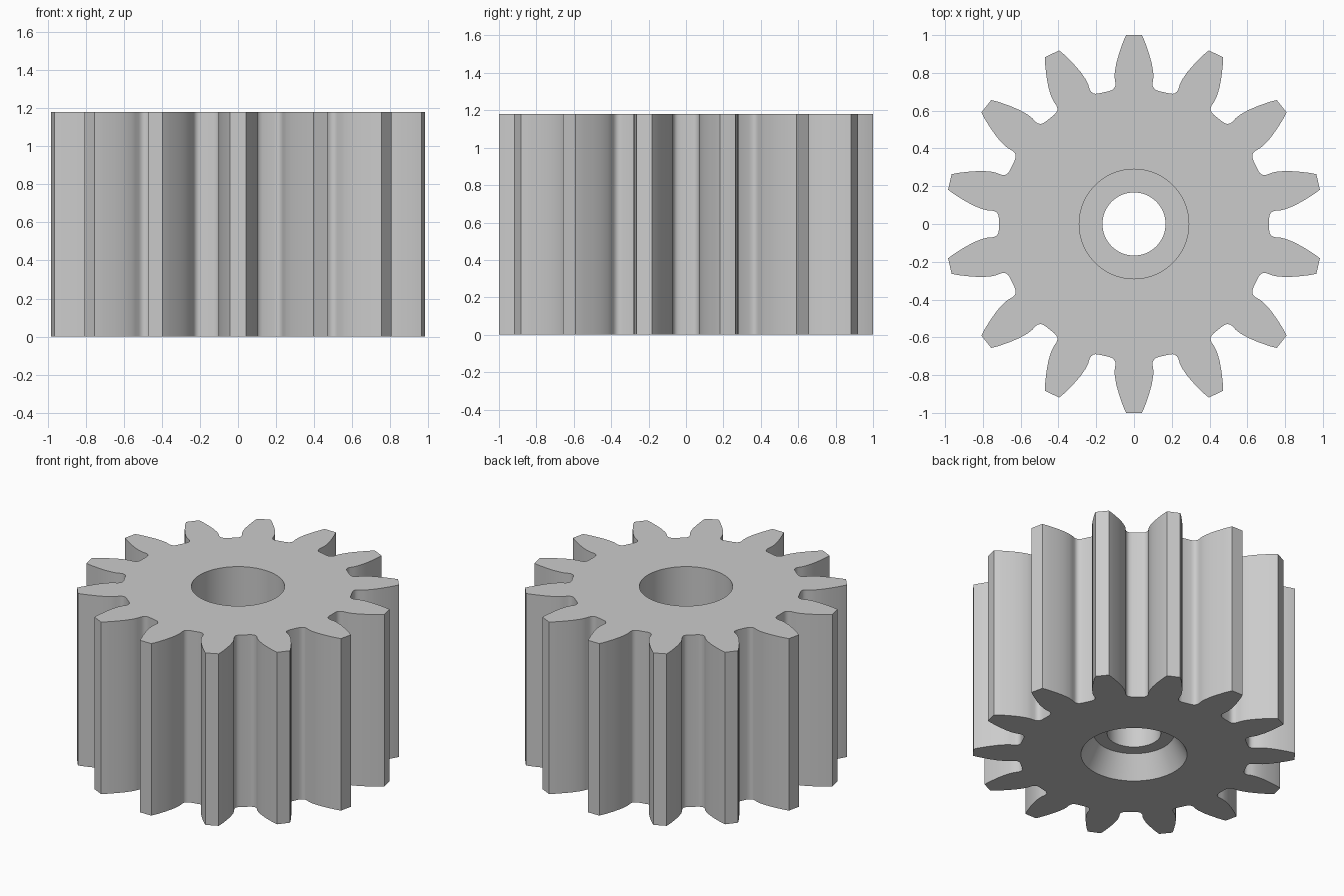
import bpy, bmesh
from math import pi, sin, cos, radians
from mathutils import Matrix, Vector

cube = bpy.data.objects.get("Cube")
if cube:
    bpy.data.objects.remove(cube, do_unlink=True)

TEETH = 14
HEIGHT = 1.18
SEGMENTS = 64

# Half of one tooth, from the tip corner to the root: (half width, radius along the tooth)
FLANK = [(.042, 1), (.053, .976), (.063, .95), (.080, .9), (.094, .85), (.102, .8),
         (.102, .77), (.098, .745), (.099, .731), (.104, .719), (.114, .710), (.13, .704)]

# Bore from bottom to top: countersink, ledge, through hole, counterbore: (radius, height)
BORE = [(.33, 0), (.25, .15), (.167, .15), (.167, .6), (.29, .6), (.29, HEIGHT)]


def make_material(name, color):
    mat = bpy.data.materials.new(name)
    mat.use_nodes = True
    mat.diffuse_color = color
    mat.node_tree.nodes["Principled BSDF"].inputs["Base Color"].default_value = color
    return mat


def ring(bm, points):
    """Closed loop of verts and its edges."""
    verts = [bm.verts.new(p) for p in points]
    edges = [bm.edges.new((a, b)) for a, b in zip(verts, verts[1:] + verts[:1])]
    return verts, edges


def bridge(bm, low, high):
    """Quad band between two loops of equal length."""
    n = len(low)
    for i in range(n):
        j = (i + 1) % n
        bm.faces.new((low[i], low[j], high[j], high[i]))


# Gear outline
tooth = [(w, r) for w, r in reversed(FLANK)] + [(-w, r) for w, r in FLANK]
outline = []
for k in range(TEETH):
    turn = Matrix.Rotation(2 * pi * k / TEETH, 3, 'Z')
    outline += [turn @ Vector((x, y, 0)) for x, y in tooth]

# Toothed outer wall
bm = bmesh.new()
bottom, bottom_edges = ring(bm, outline)
top, top_edges = ring(bm, [p + Vector((0, 0, HEIGHT)) for p in outline])
bridge(bm, bottom, top)

# Stepped bore
angles = [2 * pi * i / SEGMENTS for i in range(SEGMENTS)]
bore = [ring(bm, [(r * cos(a), r * sin(a), z) for a in angles]) for r, z in BORE]
for low, high in zip(bore, bore[1:]):
    bridge(bm, low[0], high[0])

# End faces
bmesh.ops.triangle_fill(bm, edges=bottom_edges + bore[0][1], use_beauty=True, normal=(0, 0, -1))
bmesh.ops.triangle_fill(bm, edges=top_edges + bore[-1][1], use_beauty=True, normal=(0, 0, 1))
bmesh.ops.recalc_face_normals(bm, faces=bm.faces)

mesh = bpy.data.meshes.new("pinion_gear")
bm.to_mesh(mesh)
bm.free()
gear = bpy.data.objects.new("pinion_gear", mesh)
bpy.context.collection.objects.link(gear)
mesh.materials.append(make_material("light grey", (.6, .6, .6, 1)))

# Smooth flanks and bore, crisp edges
bpy.ops.object.select_all(action='DESELECT')
gear.select_set(True)
bpy.context.view_layer.objects.active = gear
bpy.ops.object.shade_smooth_by_angle(angle=radians(35))
